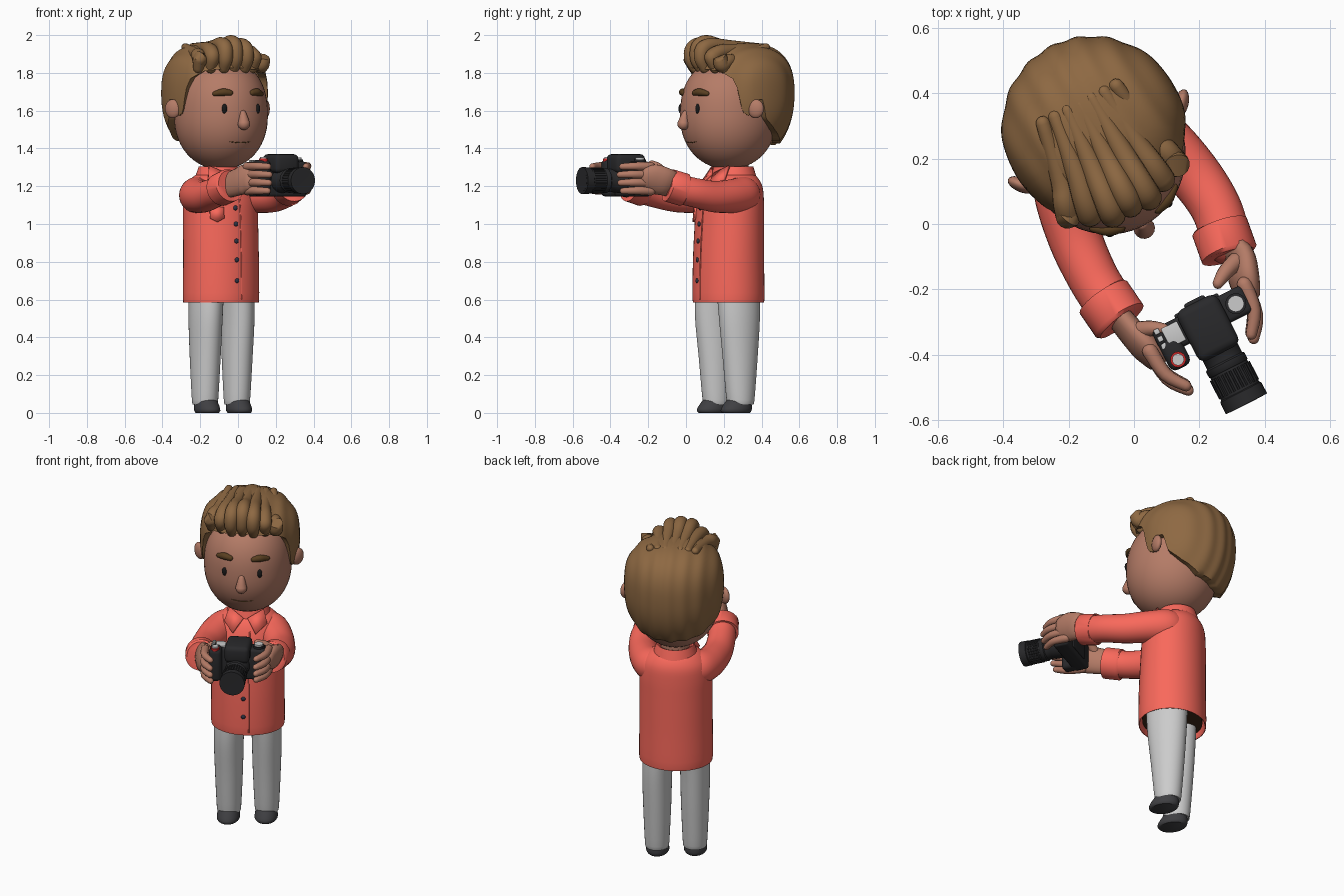
import bpy, bmesh
from math import sin, cos, pi, radians, degrees
from mathutils import Vector, Matrix, Quaternion

if "Cube" in bpy.data.objects:
    bpy.data.objects.remove(bpy.data.objects["Cube"])

TURN = Matrix.Translation((-0.09, 0.225, 0)) @ Matrix.Rotation(radians(27), 4, 'Z')
SIDES = ((-1, "right"), (1, "left"))

def mat(name, *rgb):
    m = bpy.data.materials.new(name)
    m.diffuse_color = (*rgb, 1)
    m.use_nodes = True
    m.node_tree.nodes["Principled BSDF"].inputs["Base Color"].default_value = m.diffuse_color
    return m

SKIN, SHIRT, HAIR = mat("skin", .46, .20, .135), mat("coral", .95, .14, .105), mat("hair_brown", .27, .14, .055)
BROW, BLACK, DARK = mat("brow_brown", .10, .05, .015), mat("black", .01, .01, .01), mat("camera_black", .022, .022, .024)
SHOE, BELT = mat("shoe_grey", .05, .05, .055), mat("belt_brown", .05, .025, .01)
RED, NAVY = mat("red", .6, .02, .02), mat("button_navy", .03, .035, .06)

def finish(name, bm, material=None, angle=45):
    bmesh.ops.recalc_face_normals(bm, faces=bm.faces)
    bm.transform(TURN)
    me = bpy.data.meshes.new(name)
    bm.to_mesh(me)
    bm.free()
    for p in me.polygons:
        p.use_smooth = True
    me.set_sharp_from_angle(angle=radians(angle))
    if material:
        me.materials.append(material)
    ob = bpy.data.objects.new(name, me)
    bpy.context.collection.objects.link(ob)
    return ob

def spline(pts, n):
    """Catmull-Rom interpolation of tuples of any length."""
    v = [Vector(p) for p in pts]
    if n == 1:
        return v
    out = []
    for i in range(len(v) - 1):
        a, b, c, d = v[max(i - 1, 0)], v[i], v[i + 1], v[min(i + 2, len(v) - 1)]
        for t in (k / n for k in range(n)):
            out.append(0.5 * (2 * b + (c - a) * t + (2 * a - 5 * b + 4 * c - d) * t * t
                              + (3 * b - a - 3 * c + d) * t ** 3))
    return out + [v[-1]]

def skin_rings(rings, cap0=True, cap1=True):
    bm = bmesh.new()
    rows = [[bm.verts.new(p) for p in r] for r in rings]
    for a, b in zip(rows, rows[1:]):
        for i in range(len(a)):
            bm.faces.new((a[i - 1], a[i], b[i], b[i - 1]))
    for row, cap in ((rows[0], cap0), (rows[-1], cap1)):
        if cap:
            bm.faces.new(row)
    return bm

def loft(name, pts, material=None, n=4, sides=40, caps=True):
    """pts: (cx, cy, z, rx, ry) horizontal ellipses."""
    rings = [[(cx + rx * cos(2 * pi * i / sides), cy + ry * sin(2 * pi * i / sides), z)
              for i in range(sides)] for cx, cy, z, rx, ry in spline(pts, n)]
    return finish(name, skin_rings(rings, caps, caps), material)

def tube(name, pts, material=None, n=5, sides=16, rounded=True, flat=1.0):
    """pts: (x, y, z, radius) swept along a path, optionally with round ends."""
    s = spline(pts, n)
    c, r = [Vector(p[:3]) for p in s], [p[3] for p in s]
    if rounded:
        d0, d1 = (c[0] - c[1]).normalized(), (c[-1] - c[-2]).normalized()
        c0, c1, r0, r1 = c[0], c[-1], r[0], r[-1]
        for a in (0.5, 1.0, 1.5):
            c = [c0 + d0 * r0 * sin(a)] + c + [c1 + d1 * r1 * sin(a)]
            r = [r0 * cos(a)] + r + [r1 * cos(a)]
    rings, q, last = [], Quaternion(), Vector((0, 0, 1))
    for i in range(len(c)):
        d = (c[min(i + 1, len(c) - 1)] - c[max(i - 1, 0)]).normalized()
        q = last.rotation_difference(d) @ q
        last = d
        rings.append([c[i] + q @ Vector((r[i] * cos(2 * pi * k / sides), r[i] * flat * sin(2 * pi * k / sides), 0))
                      for k in range(sides)])
    return finish(name, skin_rings(rings), material)

def ball(name, loc, size, material=None, turn=0, seg=24):
    bm = bmesh.new()
    bmesh.ops.create_uvsphere(bm, u_segments=seg, v_segments=seg // 2, radius=1)
    bm.transform(Matrix.Translation(loc) @ Matrix.Rotation(radians(turn), 4, 'Z') @ Matrix.Diagonal((*size, 1)))
    return finish(name, bm, material, 180)

def box(name, lo, hi, material=None, bevel=0.01):
    bm = bmesh.new()
    bmesh.ops.create_cube(bm, size=1)
    lo, hi = Vector(lo), Vector(hi)
    bm.transform(Matrix.Translation((lo + hi) / 2) @ Matrix.Diagonal((*(hi - lo), 1)))
    bmesh.ops.bevel(bm, geom=bm.edges[:], offset=bevel, segments=3, profile=0.5, affect='EDGES')
    return finish(name, bm, material)

def patch(name, pts, thick, material):
    bm = bmesh.new()
    bm.faces.new([bm.verts.new(p) for p in pts])
    sol = finish(name, bm, material).modifiers.new("thickness", 'SOLIDIFY')
    sol.thickness, sol.offset = thick, 0

def egg(z0, rx, ry, up, down, th, ph, cy=0.0, e=2.4, e2=2.1):
    """Point on a rounded head form; ph = 0 is the front."""
    ct, k = cos(th), 2 / (e if cos(th) > 0 else e2)
    r = max(sin(th), 0) ** k
    z = z0 + (up * ct ** k if ct > 0 else -down * (-ct) ** k)
    return Vector((rx * r * sin(ph), cy - ry * r * cos(ph), z))

# Head, neck and face
finish("head", skin_rings([[egg(1.57, .245, .26, .30, .28, .02 + (pi - .04) * j / 28, 2 * pi * i / 48)
                            for i in range(48)] for j in range(29)]), SKIN, 180)
loft("neck", [(0, .03, 1.18, .08, .08), (0, .03, 1.36, .08, .08)], SKIN, 1)
tube("nose", [(0, -.255, 1.585, .018), (0, -.262, 1.56, .025), (0, -.267, 1.53, .033)], SKIN, 4)
tube("mouth", [(-.06, -.223, 1.436, .002), (0, -.230, 1.43, .0025), (.06, -.223, 1.436, .002)], BROW, 4, 6)
for s, side in SIDES:
    ball(side + "_eye", (s * .098, -.234, 1.61), (.015, .011, .026), BLACK)
    tube(side + "_eyebrow", [(s * .065, -.233, 1.694, .016), (s * .1, -.221, 1.698, .02),
                             (s * .138, -.197, 1.69, .013)], BROW, 4, 12)
    ball(side + "_ear", (s * .275, .022, 1.61), (.022, .044, .05), SKIN, s * -40)

# Hair cap with a hairline that drops at the sideburns and the back
LINE = [(0, 1.83), (40, 1.81), (55, 1.77), (60, 1.72), (66, 1.59), (74, 1.57), (79, 1.66),
        (88, 1.66), (93, 1.56), (110, 1.50), (135, 1.44), (180, 1.42)]

def hairline(a):
    for (a0, z0), (a1, z1) in zip(LINE, LINE[1:]):
        if a <= a1:
            return z0 + (z1 - z0) * (a - a0) / (a1 - a0)

def hair_base(th, ph):
    return egg(1.69, .28, .287, .27, .36, th, ph, .072, 2.6, 2.15)

def hair_point(th, ph):
    p = hair_base(th, ph)
    g = 1 + .010 * sin(p.x * 75 + 2 * sin(p.y * 6)) * min(1, th * 2)
    return Vector((p.x * g, .072 + (p.y - .072) * g, 1.69 + (p.z - 1.69) * g))

columns = []
for ph in (2 * pi * i / 144 for i in range(144)):
    zl, th = hairline(min(degrees(ph), 360 - degrees(ph))), .02
    while hair_base(th, ph).z > zl:
        th += .005
    col = [hair_point(.02 + (th - .02) * j / 26, ph) for j in range(27)]
    columns.append(col + [Vector((col[-1].x * .84, .03 + (col[-1].y - .03) * .82, col[-1].z + .005))])
finish("hair_cap", skin_rings([[c[j] for c in columns] for j in range(28)], True, False), HAIR, 60)

# Broad front locks sweeping forward from the crown and curling over the forehead
for i, top in enumerate([1.93, 1.96, 1.99, 2.0, 1.985, 1.95, 1.90]):
    x = -.186 + .06 * i
    b = 1.9 * x * x + .012 * (i % 2)
    tube("front_lock_%d" % (i + 1), [
        (x * .7, .16, 1.935, .022), (x * .85, -.02, min(top - .03, 1.94), .034), (x * .96, -.13 + b * .7, top - .038, .038),
        (x, -.185 + b, top - .06, .041), (x * 1.03, -.195 + b, 1.875, .038), (x * 1.02, -.175 + b, 1.825, .028)], HAIR)

# Shirt body, open at the hem, with collar, placket, buttons and pocket
loft("shirt_body", [(0, 0, .66, .19, .17), (0, 0, .605, .195, .175), (0, 0, .60, .206, .186), (0, 0, .8, .205, .184),
                    (0, .005, 1.0, .204, .178), (0, .01, 1.12, .202, .172), (0, .02, 1.2, .184, .155),
                    (0, .025, 1.25, .14, .125), (0, .03, 1.27, .09, .09)], SHIRT, 4, 48, False)
loft("collar", [(0, .03, 1.22, .13, .13), (0, .03, 1.26, .12, .118), (0, .03, 1.305, .104, .104),
                (0, .03, 1.30, .092, .092), (0, .03, 1.24, .092, .092)], SHIRT, 1, 40, False)
tube("placket_seam", [(.03, -.184, .605, .004), (.03, -.182, .8, .004), (.03, -.172, 1.0, .004),
                      (.03, -.160, 1.12, .004), (.03, -.135, 1.2, .004)], SHIRT, 3, 8)
for i, (z, y) in enumerate([(.70, -.187), (.81, -.185), (.91, -.181), (1.0, -.175), (1.085, -.168)]):
    ball("button_%d" % (i + 1), (0, y, z), (.013, .007, .013), NAVY, 0, 12)
for s, side in SIDES:
    patch(side + "_collar_wing", [(s * .012, -.095, 1.265), (s * .095, -.045, 1.305), (s * .12, -.085, 1.235),
                                  (s * .065, -.15, 1.195)], .014, SHIRT)
patch("shirt_pocket", [(-.135, -.132, 1.09), (-.065, -.160, 1.09), (-.065, -.166, 1.03), (-.1, -.156, 1.01),
                       (-.135, -.137, 1.03)], .012, SHIRT)

# Arms and hands (the left hand sits slightly nearer the body)
for s, side in SIDES:
    ox, oy = (.04, .05) if s > 0 else (0, 0)
    def P(x, y, z, r, k=1.0):
        return (s * x + ox * k, y + oy * k, z, r)
    k = 0.6 * oy
    tube(side + "_sleeve", [P(.07, .03, 1.155, .088, 0), P(.125, .02, 1.155, .096, 0), P(.172, -.06, 1.148, .09, 0),
                            P(.202, -.2, 1.145, .083, .2), P(.208, -.33, 1.165, .078, .4),
                            P(.2, -.42, 1.187, .077, .2)], SHIRT, 6, 28)
    tube(side + "_cuff", [(s * .208, -.395 + k, 1.18, .08), (s * .207, -.40 + k, 1.181, .088),
                          (s * .196, -.485 + k, 1.205, .088), (s * .195, -.49 + k, 1.206, .078)], SHIRT, 1, 32, False)
    tube(side + "_palm", [(s * .195, -.46 + k, 1.205, .037), P(.18, -.53, 1.22, .040), P(.163, -.59, 1.237, .043),
                          P(.152, -.635, 1.24, .036)], SKIN, 4, 20, True, 1.9)
    for f, reach in enumerate((0, .015, .02, .005)):
        z = 1.175 + .043 * f
        tube("%s_finger_%d" % (side, f + 1), [P(.155, -.61, z, .024), P(.145, -.69 - reach, z + .002, .021),
                                              P(.105, -.75 - reach, z, .017)], SKIN, 4, 12)
    tube(side + "_thumb", [P(.165, -.535, 1.265, .028), P(.12, -.55, 1.30, .024), P(.085, -.57, 1.32, .017)], SKIN, 4, 12)

# Trousers, belt and shoes
loft("trouser_hips", [(0, 0, .615, .16, .14), (0, 0, .64, .178, .155), (0, 0, .70, .18, .16)], None, 2)
loft("belt", [(0, 0, .612, .186, .164), (0, 0, .655, .187, .165)], BELT, 1)
for s, side in SIDES:
    x, y = s * .104, s * .018
    loft(side + "_trouser_leg", [(x, y, .05, .062, .068), (x, y, .07, .068, .076), (x, y - .002, .3, .078, .097),
                                 (x, y - .006, .5, .083, .114), (s * .097, y * .8 - .006, .64, .084, .12)])
    loft(side + "_shoe", [(x, y - .026, 0, .056, .076), (x, y - .026, .012, .064, .086),
                          (x, y - .02, .035, .063, .082), (x, y - .008, .07, .056, .066)], SHOE, 2)

# Camera body, grip, viewfinder hump and controls
CX = .035
box("camera_body", (-.125, -.645, 1.145), (.185, -.555, 1.33), DARK, .015)
box("camera_grip", (-.125, -.70, 1.145), (-.055, -.60, 1.34), DARK, .022)
box("camera_hump", (CX - .07, -.715, 1.27), (CX + .07, -.54, 1.37), DARK, .025)
box("camera_eyepiece", (CX - .035, -.55, 1.30), (CX + .035, -.53, 1.345), DARK, .008)
box("camera_screen", (CX - .075, -.56, 1.165), (CX + .075, -.545, 1.285), DARK, .005)
box("top_display", (-.095, -.63, 1.325), (-.04, -.565, 1.338), None, .004)
for i in range(3):
    box("top_key_%d" % (i + 1), (-.118, -.625 + .025 * i, 1.325), (-.101, -.608 + .025 * i, 1.338), None, .003)
for name, x, y, z, r, m in (("shutter_ring", -.09, -.672, 1.346, .024, RED), ("shutter_button", -.09, -.672, 1.355, .018, None),
                            ("mode_dial_base", .145, -.6, 1.342, .032, DARK), ("mode_dial", .145, -.6, 1.352, .025, None)):
    loft(name, [(x, y, z - .02, r, r), (x, y, z, r, r)], m, 1, 24)

# Lens with a ribbed focus ring and a recessed front
LENS = [(-.63, .066), (-.70, .064), (-.705, .060), (-.74, .060), (-.745, .066), (-.765, .066), (-.768, .063),
        (-.845, .065), (-.848, .070), (-.888, .071), (-.889, .058), (-.87, .052)]
tube("lens_barrel", [(CX, y, 1.23, r) for y, r in LENS], DARK, 1, 40, False)
ball("lens_glass", (CX, -.868, 1.23), (.05, .012, .05), BLACK)
for i in range(28):
    x, z = CX + .0645 * cos(2 * pi * i / 28), 1.23 + .0645 * sin(2 * pi * i / 28)
    tube("focus_rib_%02d" % (i + 1), [(x, -.775, z, .004), (x, -.838, z, .004)], DARK, 1, 6, False)
